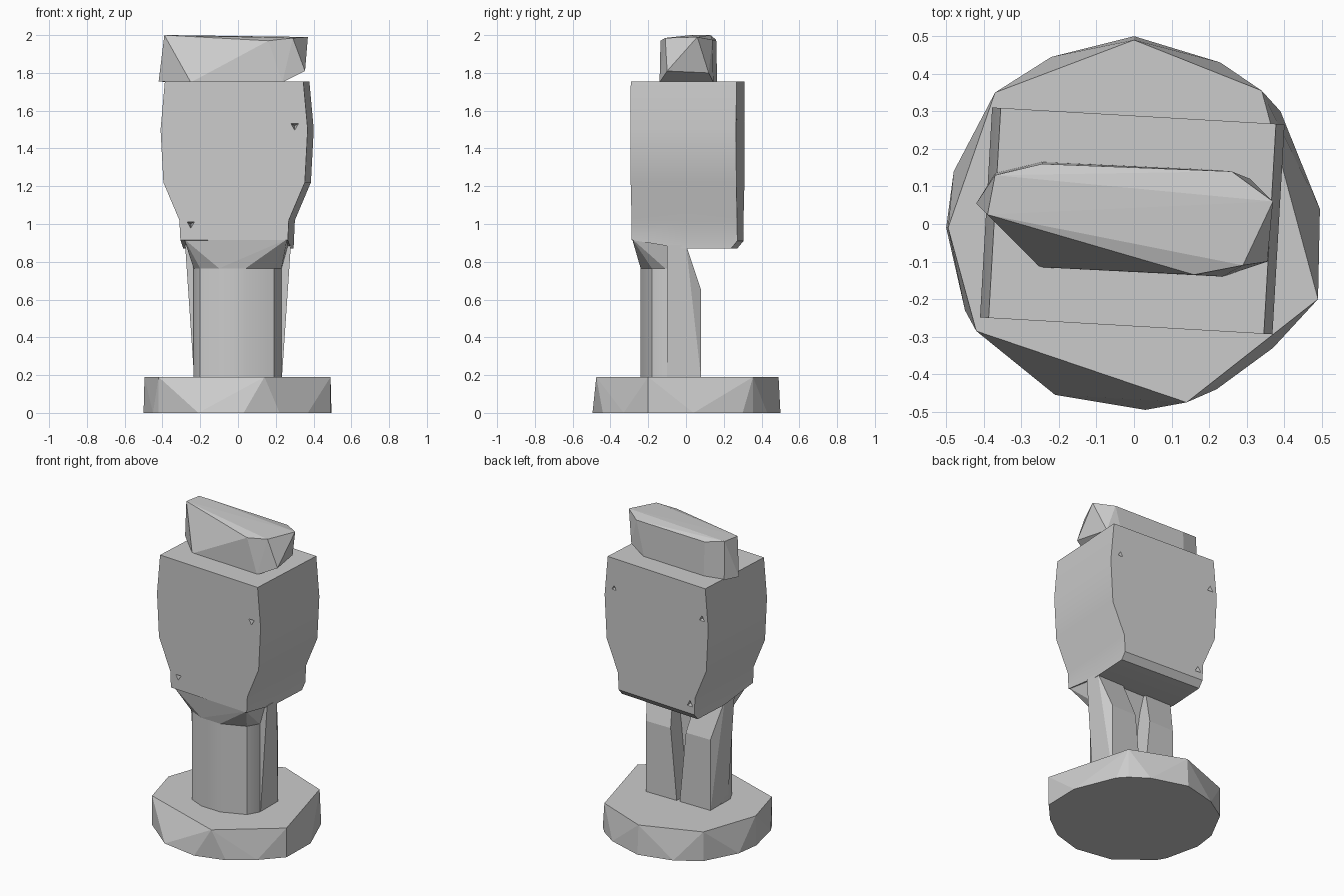
import bpy, bmesh, math
from mathutils import Vector, Matrix

cube = bpy.data.objects.get("Cube")
if cube:
    bpy.data.objects.remove(cube, do_unlink=True)

stone = bpy.data.materials.new("grey_stone")
stone.use_nodes = True
stone.diffuse_color = (0.6, 0.6, 0.6, 1)
stone.node_tree.nodes["Principled BSDF"].inputs["Base Color"].default_value = (0.6, 0.6, 0.6, 1)


def finish(bm, name, smooth=None):
    bmesh.ops.recalc_face_normals(bm, faces=bm.faces)
    mesh = bpy.data.meshes.new(name)
    bm.to_mesh(mesh)
    bm.free()
    obj = bpy.data.objects.new(name, mesh)
    bpy.context.collection.objects.link(obj)
    mesh.materials.append(stone)
    bpy.ops.object.select_all(action='DESELECT')
    obj.select_set(True)
    bpy.context.view_layer.objects.active = obj
    if smooth:
        bpy.ops.object.shade_smooth_by_angle(angle=math.radians(smooth))
    return obj


def hull(name, points, smooth=None):
    """Faceted solid wrapped around a few corner points."""
    bm = bmesh.new()
    for p in points:
        bm.verts.new(p)
    res = bmesh.ops.convex_hull(bm, input=bm.verts)
    loose = {g for g in res["geom_interior"] + res["geom_unused"] if isinstance(g, bmesh.types.BMVert)}
    bmesh.ops.delete(bm, geom=list(loose), context='VERTS')
    bmesh.ops.dissolve_limit(bm, angle_limit=0.02, verts=bm.verts, edges=bm.edges)
    return finish(bm, name, smooth)


def level(outline, z):
    return [(x, y, z) for x, y in outline]


# Rough disc base, its top cut down to seven sides
foot = [(0, .5), (.23, .43), (.34, .355), (.39, .3), (.495, .04), (.49, -.2), (.37, -.33),
        (.22, -.44), (.03, -.495), (-.21, -.455), (-.42, -.285), (-.45, -.23), (-.5, -.01),
        (-.48, .14), (-.37, .35), (-.22, .445)]
rim = [(0, .49), (.34, .355), (.49, -.2), (.14, -.475), (-.42, -.285), (-.495, -.01), (-.37, .35)]
hull("base", level(foot, 0) + level(rim, .19))

# Column front, flaring into the neck
shaft = [(-.235, -.03), (-.235, -.12), (-.2, -.19), (-.1, -.235), (.04, -.24),
         (.19, -.18), (.23, -.11), (.23, -.03)]
hull("column", level(shaft, .18) + level(shaft, .77), 30)
collar = [(-.28, -.01), (-.285, -.25), (.26, -.285), (.28, -.01)]
hull("neck", level(shaft, .765) + level(collar, .92))

# Two rear posts with a tapering slot between them
for side, name in ((-1, "right_rear_post"), (1, "left_rear_post")):
    pts = []
    for z, inner, outer, back in ((.18, .01, .232, .08), (.65, .055, .232, .08),
                                  (.76, .07, .235, .03), (.89, .09, .28, 0)):
        pts += [(side * x, y, z) for x in (inner, outer) for y in (-.1, back)]
    hull(name, pts)

# Head block: the same bulging outline lofted from front to back
bm = bmesh.new()
turn = Matrix.Rotation(math.radians(-3.3), 4, 'Z')
rings = []
for y, low in ((-.272, .915), (0, .87), (.255, .87), (.288, .91)):
    half = [(.285, low), (.29, 1.02), (.375, 1.22), (.39, 1.5), (.367, 1.755)]
    loop = half + [(-x, z) for x, z in reversed(half)]
    rings.append([bm.verts.new(turn @ Vector((x - .005, y, z))) for x, z in loop])
count = len(rings[0])
for a, b in zip(rings, rings[1:]):
    for i in range(count):
        j = (i + 1) % count
        bm.faces.new((a[i], a[j], b[j], b[i]))
bm.faces.new(rings[0])
bm.faces.new(rings[-1])
head = finish(bm, "head", 30)

# Small three-sided chips knocked out of the front and back faces
chips = [(.3, -.3, 1.52), (-.25, -.27, 1.0), (.33, .29, 1.56), (-.33, .32, 1.55), (-.24, .31, .97)]
for x, y, z in chips:
    bm = bmesh.new()
    bmesh.ops.create_cone(bm, cap_ends=True, segments=3, radius1=.055, radius2=0, depth=.13,
                          matrix=Matrix.Translation((x, y, z)) @
                          Matrix.Rotation(math.radians(90 if y > 0 else -90), 4, 'X'))
    cutter = finish(bm, "chip_cutter")
    cutter.hide_render = True
    mod = head.modifiers.new("chip", 'BOOLEAN')
    mod.operation = 'DIFFERENCE'
    mod.solver = 'EXACT'
    mod.object = cutter
    bpy.context.view_layer.objects.active = head
    bpy.ops.object.modifier_apply(modifier=mod.name)
    bpy.data.objects.remove(cutter, do_unlink=True)

# Irregular cap lying across the head
cap_top = [(-.39, .025, 2), (-.37, .13, 2), (-.245, .16, 1.975), (.26, .14, 1.975),
           (.37, .06, 1.99), (.29, -.11, 1.985), (.16, -.135, 1.97)]
cap_low = [(-.42, .055, 1.755), (-.37, .135, 1.75), (-.245, .165, 1.75), (.2, .145, 1.75),
           (.31, .12, 1.8), (.355, -.1, 1.81), (.235, -.14, 1.75), (-.25, -.115, 1.75)]
hull("cap", cap_top + cap_low)
